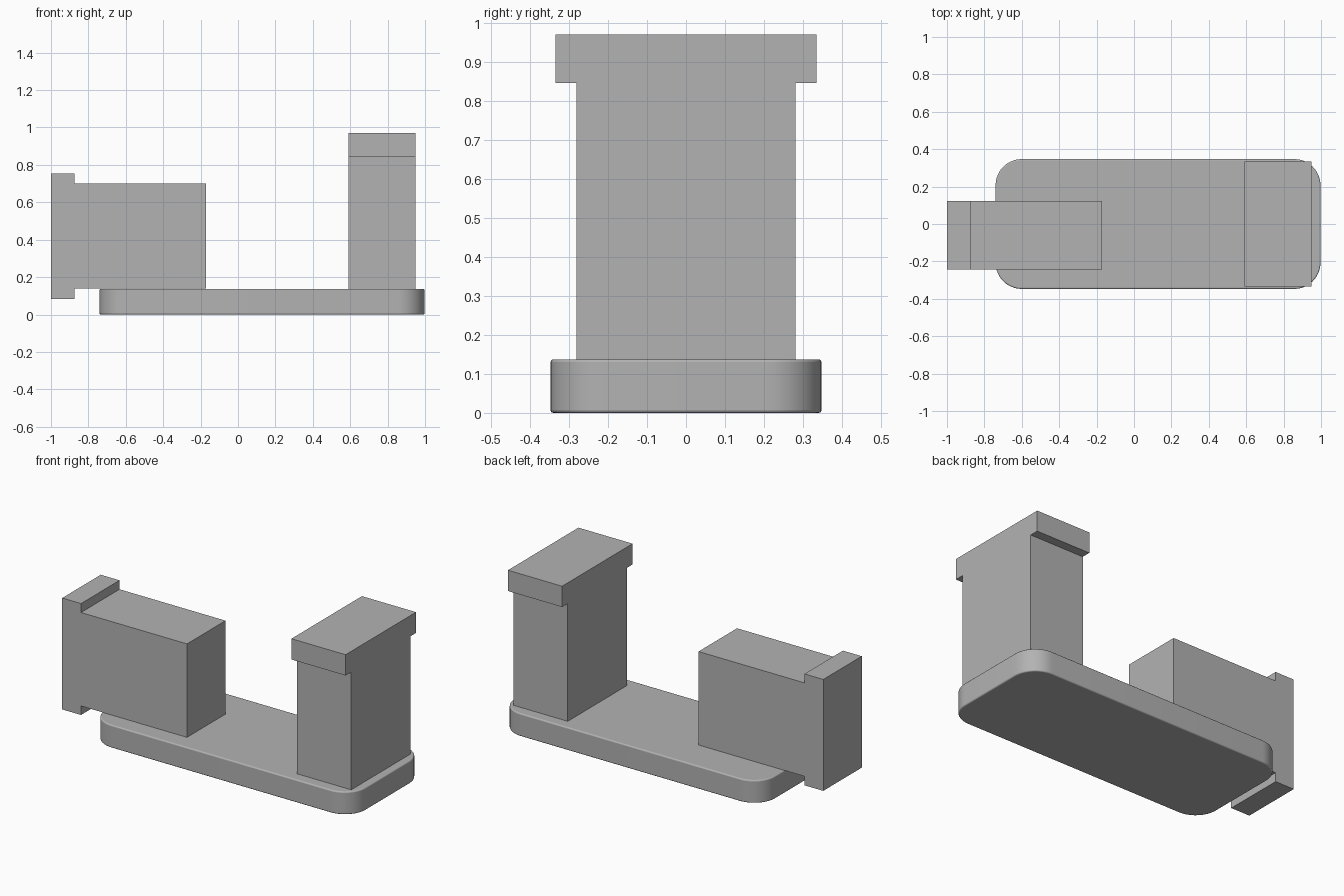
import bpy, bmesh, math
from mathutils import Vector

cube = bpy.data.objects.get("Cube")
if cube:
    bpy.data.objects.remove(cube, do_unlink=True)

grey = bpy.data.materials.new("plain_grey")
grey.use_nodes = True
COLOUR = (0.45, 0.45, 0.45, 1)
grey.diffuse_color = COLOUR
grey.node_tree.nodes["Principled BSDF"].inputs["Base Color"].default_value = COLOUR


def extrude_profile(name, points, offset):
    """Solid made by sweeping a closed 3D outline along an offset."""
    bm = bmesh.new()
    face = bm.faces.new([bm.verts.new(p) for p in points])
    swept = bmesh.ops.extrude_face_region(bm, geom=[face])["geom"]
    verts = [v for v in swept if isinstance(v, bmesh.types.BMVert)]
    bmesh.ops.translate(bm, verts=verts, vec=Vector(offset))
    bmesh.ops.recalc_face_normals(bm, faces=bm.faces)
    mesh = bpy.data.meshes.new(name)
    bm.to_mesh(mesh)
    bm.free()
    mesh.materials.append(grey)
    obj = bpy.data.objects.new(name, mesh)
    bpy.context.collection.objects.link(obj)
    return obj


def tee(half_stem, half_head, low, neck, high):
    """T outline as (across, along) pairs, head at the high end."""
    side = [(half_stem, low), (half_stem, neck), (half_head, neck), (half_head, high)]
    return side + [(-a, b) for a, b in reversed(side)]


# Base plate: rounded corners with a fine edge bevel
x0, x1, half_y, radius, steps = -0.74, 0.997, 0.347, 0.14, 12
outline = []
corners = [(x1 - radius, half_y - radius), (x0 + radius, half_y - radius),
           (x0 + radius, radius - half_y), (x1 - radius, radius - half_y)]
for quarter, (cx, cy) in enumerate(corners):
    for i in range(steps + 1):
        a = (quarter + i / steps) * math.pi / 2
        outline.append((cx + radius * math.cos(a), cy + radius * math.sin(a), 0))
base = extrude_profile("base_plate", outline, (0, 0, 0.137))
bevel = base.modifiers.new("edge_bevel", "BEVEL")
bevel.width = 0.007
bevel.segments = 3
bevel.limit_method = "ANGLE"
bevel.angle_limit = math.radians(40)
bpy.context.view_layer.objects.active = base
base.select_set(True)
bpy.ops.object.shade_smooth_by_angle(angle=math.radians(40))

# Upright block with a wider cap
extrude_profile("upright_block",
                [(0.59, a, b) for a, b in tee(0.281, 0.335, 0.135, 0.845, 0.97)],
                (0.36, 0, 0))

# Lying block with a taller end flange, overhanging the plate
extrude_profile("lying_block",
                [(-b, -0.242, 0.419 + a) for a, b in tee(0.281, 0.335, 0.17, 0.875, 1.0)],
                (0, 0.366, 0))
